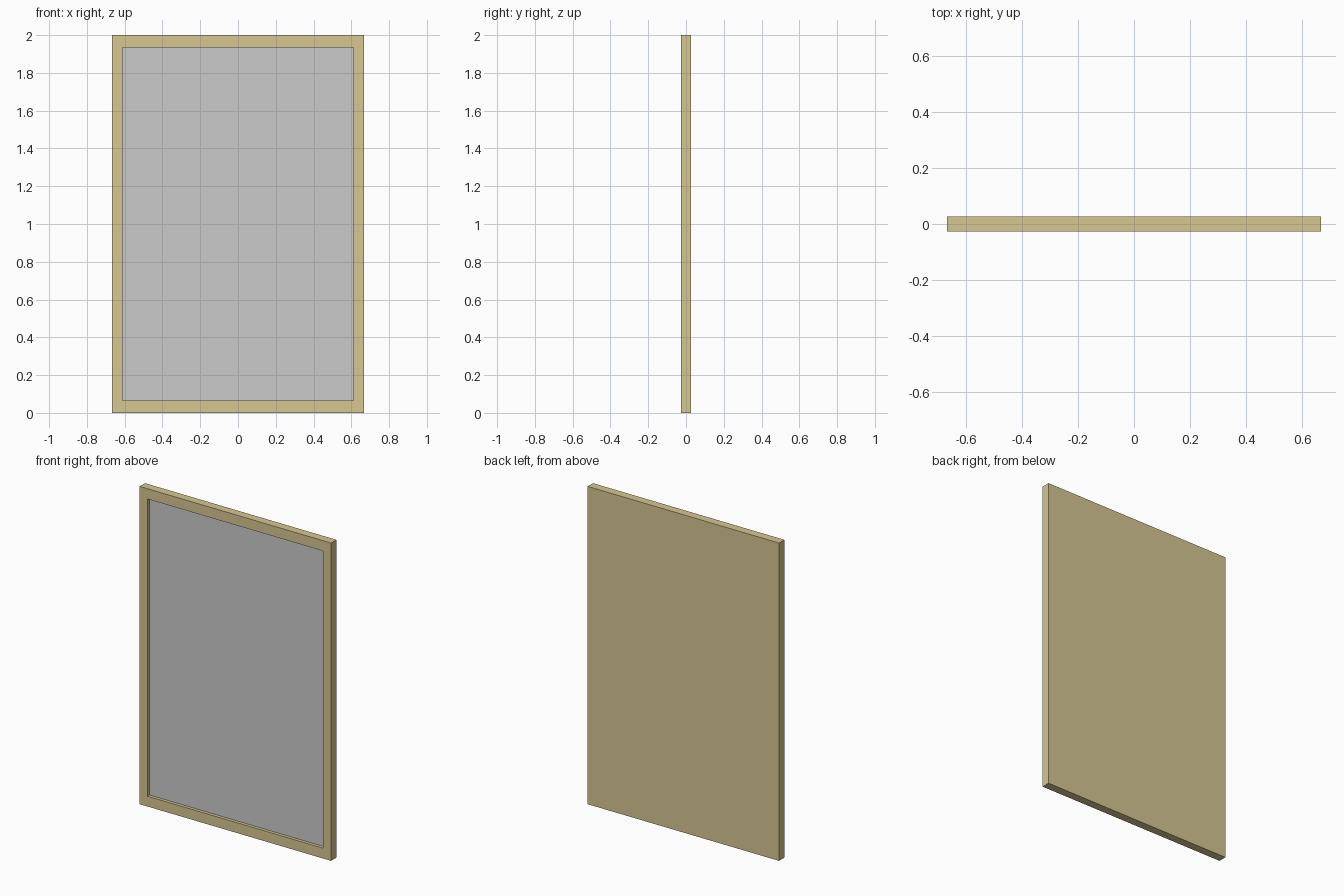
import bpy, bmesh
from mathutils import Matrix

if "Cube" in bpy.data.objects:
    bpy.data.objects.remove(bpy.data.objects["Cube"])

W, D, H = 1.333, 0.053, 2.0      # outer size
PW, PH = 1.222, 1.87             # opening size
RECESS, PANEL = 0.02, 0.004      # visible recess depth, panel thickness


def box(bm, size, centre):
    m = Matrix.Translation(centre) @ Matrix.Diagonal((*size, 1))
    bmesh.ops.create_cube(bm, size=1, matrix=m)


def finish(bm, name):
    mesh = bpy.data.meshes.new(name)
    bm.to_mesh(mesh)
    bm.free()
    obj = bpy.data.objects.new(name, mesh)
    bpy.context.collection.objects.link(obj)
    return obj


# Wooden frame: closed slab with a recess pushed into the front face
bm = bmesh.new()
box(bm, (W, D, H), (0, 0, H / 2))
bm.normal_update()
front = min(bm.faces, key=lambda f: f.calc_center_median().y)
bmesh.ops.inset_region(bm, faces=[front], thickness=0.05)
for v in front.verts:
    v.co.x = PW / 2 if v.co.x > 0 else -PW / 2
    v.co.z = H / 2 + (PH / 2 if v.co.z > H / 2 else -PH / 2)
floor = bmesh.ops.extrude_discrete_faces(bm, faces=[front])["faces"][0]
for v in floor.verts:
    v.co.y += RECESS + PANEL
bmesh.ops.recalc_face_normals(bm, faces=bm.faces)
frame = finish(bm, "frame")
wood = bpy.data.materials.new("wood")
wood.diffuse_color = (0.68, 0.57, 0.29, 1)
wood.use_nodes = True
wood.node_tree.nodes["Principled BSDF"].inputs["Base Color"].default_value = wood.diffuse_color
frame.data.materials.append(wood)

# Grey panel lying in the recess
bm = bmesh.new()
box(bm, (PW, PANEL, PH), (0, -D / 2 + RECESS + PANEL / 2, H / 2))
finish(bm, "mirror_panel")
